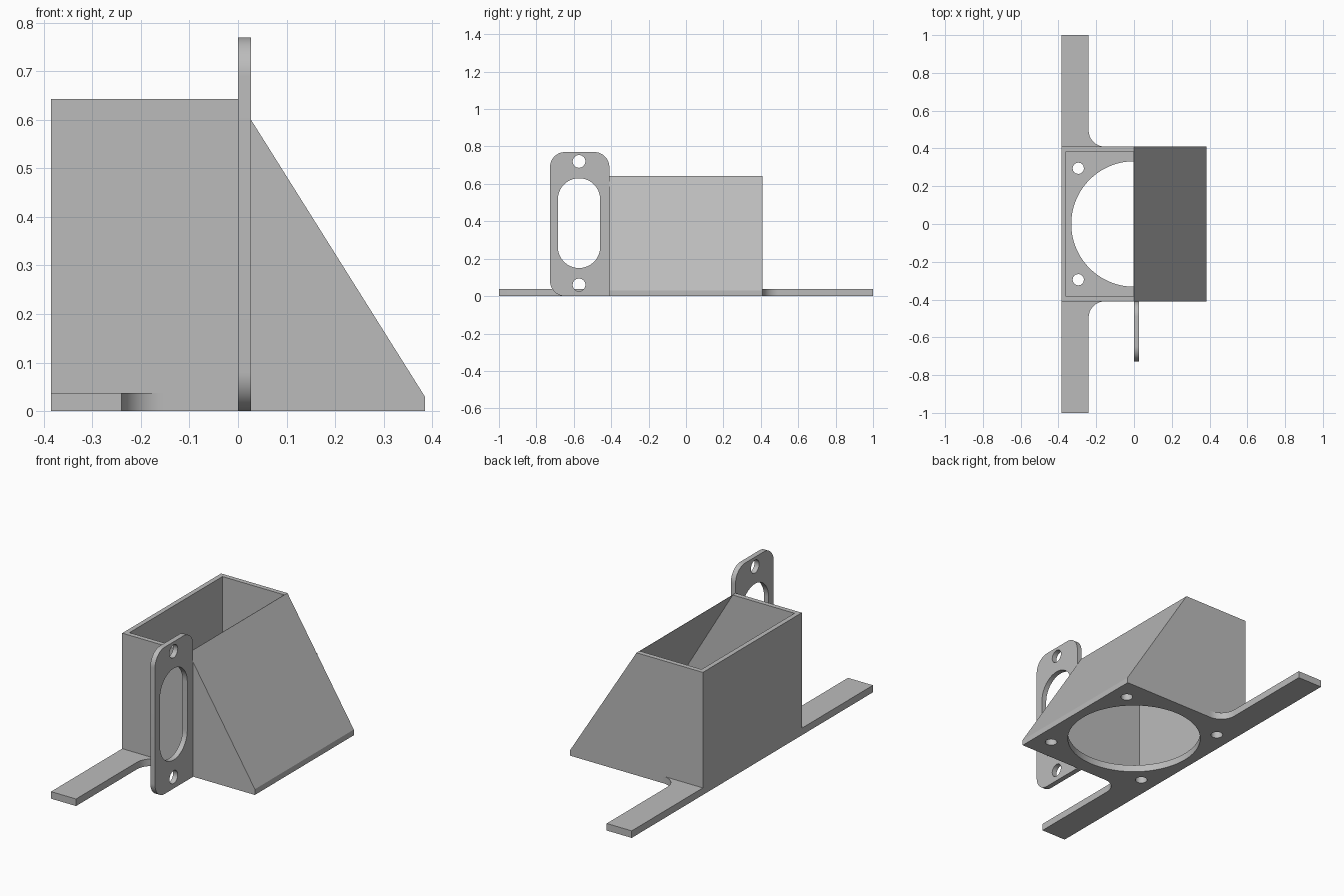
import bpy, bmesh
from math import sin, cos, radians
from mathutils import Vector

cube = bpy.data.objects.get("Cube")
if cube:
    bpy.data.objects.remove(cube, do_unlink=True)

grey = bpy.data.materials.new("plain grey")
grey.use_nodes = True
colour = (0.5, 0.5, 0.5, 1)
grey.diffuse_color = colour
grey.node_tree.nodes["Principled BSDF"].inputs["Base Color"].default_value = colour


def arc(cx, cy, r, start, end, steps=16):
    angles = [radians(start + (end - start) * i / steps) for i in range(steps + 1)]
    return [(cx + r * cos(a), cy + r * sin(a)) for a in angles]


def circle(cx, cy, r, steps=64):
    return arc(cx, cy, r, 0, 360, steps)[:-1]


def prism(name, outline, axis, low, high):
    """Extrude a 2D outline along one axis."""
    place = {"x": lambda a, b, d: (d, a, b),
             "y": lambda a, b, d: (a, d, b),
             "z": lambda a, b, d: (a, b, d)}[axis]
    bm = bmesh.new()
    face = bm.faces.new([bm.verts.new(place(a, b, low)) for a, b in outline])
    grown = bmesh.ops.extrude_face_region(bm, geom=[face])["geom"]
    moved = [v for v in grown if isinstance(v, bmesh.types.BMVert)]
    bmesh.ops.translate(bm, verts=moved, vec=Vector(place(0, 0, high - low)))
    bmesh.ops.recalc_face_normals(bm, faces=bm.faces)
    mesh = bpy.data.meshes.new(name)
    bm.to_mesh(mesh)
    bm.free()
    mesh.materials.append(grey)
    obj = bpy.data.objects.new(name, mesh)
    bpy.context.collection.objects.link(obj)
    return obj


def activate(obj):
    bpy.ops.object.select_all(action="DESELECT")
    obj.select_set(True)
    bpy.context.view_layer.objects.active = obj


def cut(obj, cutters):
    activate(obj)
    for cutter in cutters:
        mod = obj.modifiers.new("cut", "BOOLEAN")
        mod.operation = "DIFFERENCE"
        mod.solver = "EXACT"
        mod.object = cutter
        bpy.ops.object.modifier_apply(modifier=mod.name)
        bpy.data.objects.remove(cutter, do_unlink=True)


def smooth(obj):
    activate(obj)
    bpy.ops.object.shade_smooth_by_angle(angle=radians(30))


W, D, H = 0.385, 0.41, 0.643   # half width, half depth, height of the duct
T = 0.037                      # base thickness

# Duct: sloped box, open at the top, with a round inlet and screw holes below
duct = prism("duct", [(-W, 0), (W, 0), (W, 0.03), (0, H), (-W, H)], "y", -D, D)
cavity = [(-0.36, T), (0.36, T), (-0.002, H), (-0.002, 0.8), (-0.36, 0.8)]
cutters = [prism("cavity", cavity, "y", -0.385, 0.385),
           prism("inlet", circle(0, 0, 0.332, 96), "z", -0.1, T + 0.01)]
for sx in (-1, 1):
    for sy in (-1, 1):
        hole = circle(sx * 0.295, sy * 0.295, 0.03, 16)
        cutters.append(prism("screw_hole", hole, "z", -0.1, T + 0.01))
cut(duct, cutters)
smooth(duct)

# Mounting strips with a filleted root, front and back
R, EDGE = 0.085, -0.24
half = [(-W, D)] + arc(EDGE + R, D + R, R, 270, 180) + [(EDGE, 1), (-W, 1)]
for name, s in (("back_strip", 1), ("front_strip", -1)):
    smooth(prism(name, [(x, s * y) for x, y in half], "z", 0, T))

# Upright flange with a long slot and two bolt holes
Y0, Y1, TOP, C = -0.727, -D, 0.77, 0.08
MID = -0.572
outline = ([(Y1, 0)] + arc(Y1 - C, TOP - C, C, 0, 90)
           + arc(Y0 + C, TOP - C, C, 90, 180) + arc(Y0 + C, C, C, 180, 270))
flange = prism("flange", outline, "x", 0, 0.027)
S = 0.113
slot = arc(MID, 0.63 - S, S, 0, 180, 32) + arc(MID, 0.15 + S, S, 180, 360, 32)
cut(flange, [prism("slot", slot, "x", -0.1, 0.1)]
    + [prism("bolt_hole", circle(MID, z, 0.034, 32), "x", -0.1, 0.1) for z in (0.06, 0.72)])
smooth(flange)
